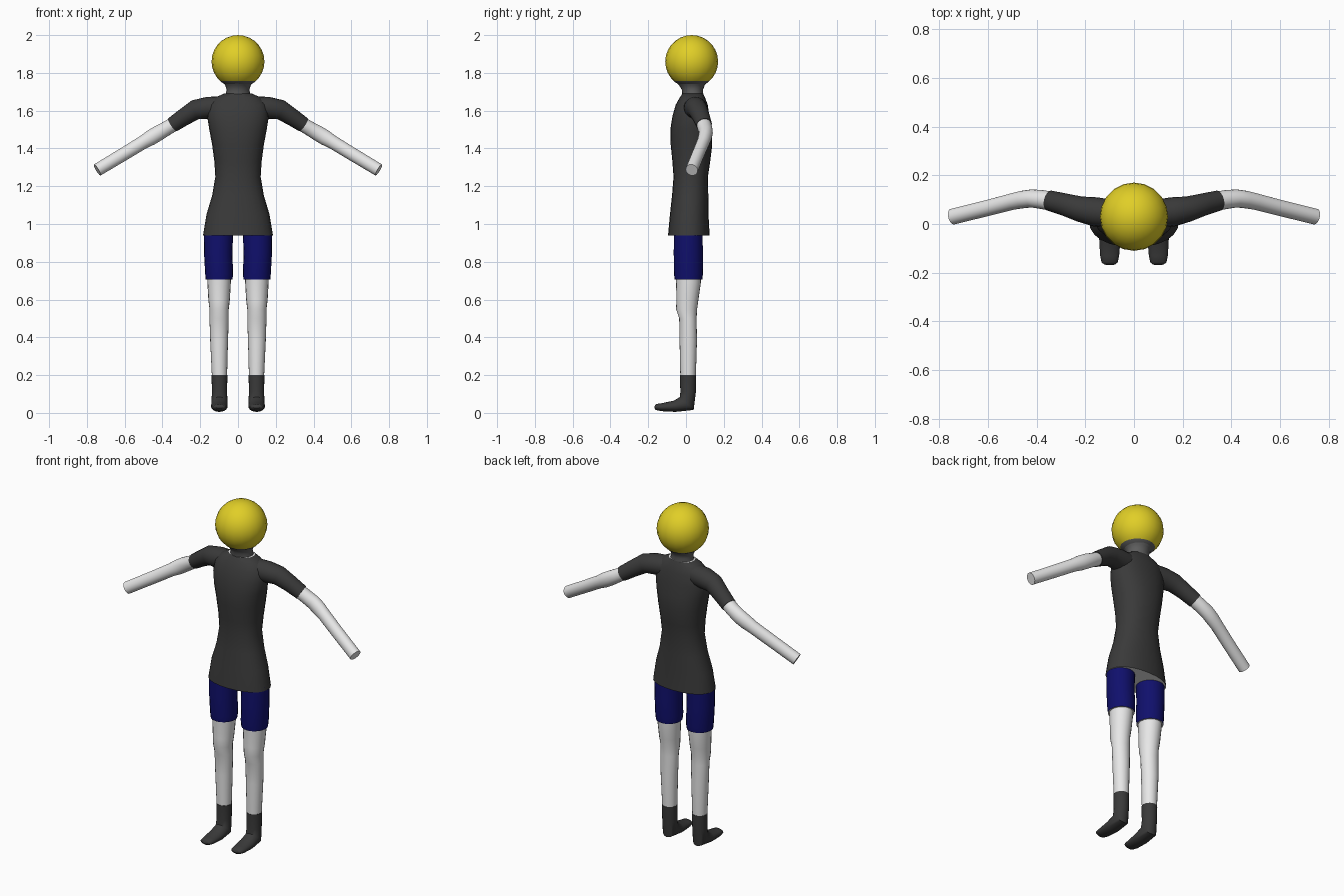
import bpy, bmesh, math
from mathutils import Vector

if "Cube" in bpy.data.objects:
    bpy.data.objects.remove(bpy.data.objects["Cube"])


def mat(name, rgb):
    m = bpy.data.materials.new(name)
    m.diffuse_color = (*rgb, 1)
    m.use_nodes = True
    m.node_tree.nodes["Principled BSDF"].inputs["Base Color"].default_value = m.diffuse_color
    return m


BLACK = mat("charcoal cloth", (0.042, 0.042, 0.042))
WHITE = mat("white skin", (0.8, 0.8, 0.8))
BLUE = mat("navy cloth", (0.005, 0.005, 0.15))
YELLOW = mat("yellow", (0.75, 0.62, 0.02))
GREY = mat("grey neck", (0.11, 0.11, 0.11))


def finish(name, bm, mats, angle=45):
    bmesh.ops.recalc_face_normals(bm, faces=bm.faces)
    me = bpy.data.meshes.new(name)
    bm.to_mesh(me)
    bm.free()
    ob = bpy.data.objects.new(name, me)
    bpy.context.collection.objects.link(ob)
    for m in mats:
        me.materials.append(m)
    bpy.ops.object.select_all(action='DESELECT')
    ob.select_set(True)
    bpy.context.view_layer.objects.active = ob
    bpy.ops.object.shade_smooth_by_angle(angle=math.radians(angle))
    return ob


def loft(name, rings, mats, axis=(1, 0, 0), side=1, flat=False, n=20, power=1.0):
    """Skin elliptical rings (x, y, z, radius along axis, other radius)."""
    bm = bmesh.new()
    pts = [Vector((r[0] * side, r[1], r[2])) for r in rings]
    loops = []
    for i, (p, r) in enumerate(zip(pts, rings)):
        t = pts[min(i + 1, len(pts) - 1)] - pts[max(i - 1, 0)]
        t = Vector((0, 0, 1)) if flat else t.normalized()
        a = Vector(axis)
        u = (a - t * a.dot(t)).normalized()
        v = t.cross(u)
        loop = []
        for k in range(n):
            c, s = math.cos(k * math.tau / n), math.sin(k * math.tau / n)
            c = math.copysign(abs(c) ** power, c)
            s = math.copysign(abs(s) ** power, s)
            loop.append(bm.verts.new(p + u * (r[3] * c) + v * (r[4] * s)))
        loops.append(loop)
    for a, b in zip(loops, loops[1:]):
        for k in range(n):
            bm.faces.new((a[k], a[(k + 1) % n], b[(k + 1) % n], b[k]))
    for cap in (loops[0], loops[-1]):
        f = bm.faces.new(cap)
        f.material_index = len(mats) - 1
    return finish(name, bm, mats)


# shirt body, with the body showing white under the hem
loft("shirt", [
    (0, .015, .94, .185, .11), (0, .017, 1.05, .167, .102), (0, .022, 1.15, .137, .096),
    (0, .025, 1.25, .12, .091), (0, .028, 1.33, .125, .1), (0, .029, 1.42, .137, .11),
    (0, .026, 1.5, .152, .109), (0, .026, 1.57, .163, .098), (0, .03, 1.63, .155, .085),
    (0, .034, 1.67, .12, .067), (0, .036, 1.69, .075, .055)],
    [BLACK, WHITE], flat=True, n=24, power=.9)

# neck flaring up to the head
loft("neck", [(0, .036, 1.68, .068, .056), (0, .034, 1.71, .06, .056),
              (0, .031, 1.735, .068, .068), (0, .03, 1.76, .087, .092)],
     [GREY], flat=True)

# head, the chin side matching the neck
bm = bmesh.new()
bmesh.ops.create_uvsphere(bm, u_segments=20, v_segments=14, radius=.14)
bmesh.ops.translate(bm, verts=bm.verts, vec=(0, .03, 1.86))
cut = bmesh.ops.bisect_plane(bm, geom=bm.verts[:] + bm.edges[:] + bm.faces[:],
                             plane_co=(0, 0, 1.757), plane_no=(0, 0, 1))
for f in bm.faces:
    f.material_index = int(f.calc_center_median().z < 1.757)
finish("head", bm, [YELLOW, GREY])

for side, tag in ((-1, "left"), (1, "right")):
    # sleeve and bare arm
    loft("sleeve_" + tag, [
        (.04, .037, 1.622, .055, .056), (.16, .05, 1.615, .06, .058), (.225, .062, 1.605, .052, .053),
        (.285, .08, 1.567, .046, .046), (.347, .096, 1.525, .042, .041)],
        [BLACK], axis=(0, 1, 0), side=side)
    loft("arm_" + tag, [
        (.33, .092, 1.535, .039, .038), (.375, .1, 1.508, .039, .038), (.42, .105, 1.482, .037, .041),
        (.46, .1, 1.458, .036, .041), (.5, .092, 1.434, .034, .036), (.6, .066, 1.373, .033, .035),
        (.745, .03, 1.286, .033, .034)],
        [WHITE], axis=(0, 1, 0), side=side)
    # shorts leg
    loft("shorts_" + tag, [
        (.103, .012, .96, .078, .076), (.105, .012, .85, .075, .077),
        (.1, .013, .74, .074, .077), (.1, .013, .705, .071, .073)],
        [BLUE, WHITE], side=side, flat=True)
    # bare leg with a knee bump
    loft("leg_" + tag, [
        (.1, .013, .74, .064, .067), (.1, .013, .69, .062, .066), (.1, .008, .6, .057, .058),
        (.1, .003, .55, .051, .056), (.1, .01, .5, .051, .046), (.1, .012, .38, .047, .046),
        (.098, .011, .19, .04, .041)],
        [WHITE], side=side, flat=True)
    # sock and foot
    loft("foot_" + tag, [
        (.098, .011, .2, .042, .043), (.098, .011, .11, .04, .041), (.098, .004, .05, .043, .05),
        (.099, -.06, .035, .044, .03), (.1, -.13, .03, .039, .021), (.1, -.158, .031, .033, .016),
        (.1, -.166, .033, .022, .008)],
        [BLACK], side=side)
